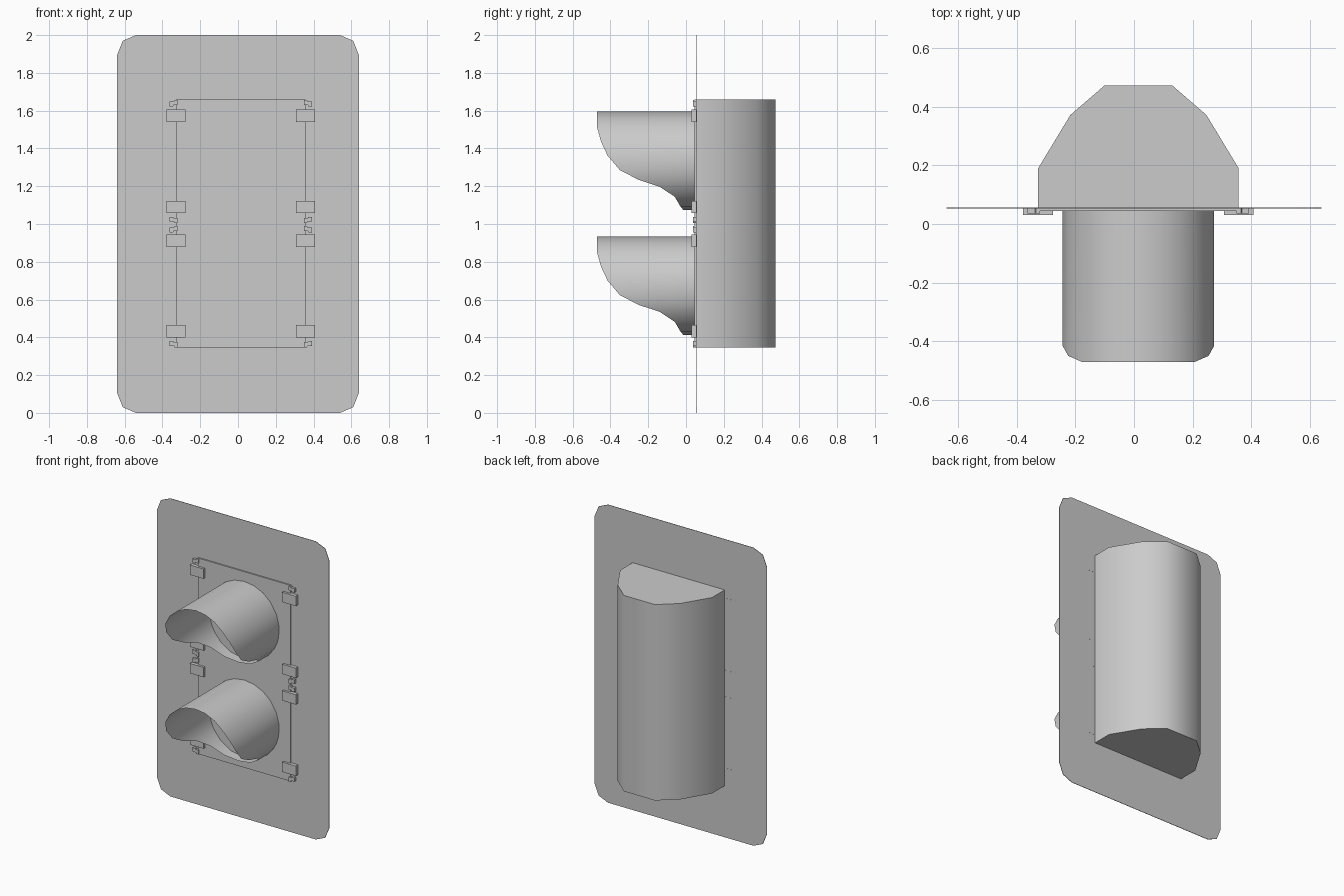
import bpy, bmesh
from math import sin, cos, radians
from mathutils import Vector

cube = bpy.data.objects.get("Cube")
if cube:
    bpy.data.objects.remove(cube, do_unlink=True)

grey = bpy.data.materials.new("plain grey")
grey.use_nodes = True
colour = (0.6, 0.6, 0.6, 1)
grey.diffuse_color = colour
grey.node_tree.nodes["Principled BSDF"].inputs["Base Color"].default_value = colour

CX = 0.015      # centre line of the signal body
FRONT = 0.045   # front face of the body


def finish(name, bm, smooth=None):
    bmesh.ops.recalc_face_normals(bm, faces=bm.faces)
    mesh = bpy.data.meshes.new(name)
    bm.to_mesh(mesh)
    bm.free()
    mesh.materials.append(grey)
    obj = bpy.data.objects.new(name, mesh)
    bpy.context.collection.objects.link(obj)
    if smooth:
        bpy.ops.object.select_all(action="DESELECT")
        obj.select_set(True)
        bpy.context.view_layer.objects.active = obj
        bpy.ops.object.shade_smooth_by_angle(angle=radians(smooth))
    return obj


def prism(name, points, offset, smooth=None):
    """Extrude a closed outline along an offset."""
    bm = bmesh.new()
    face = bm.faces.new([bm.verts.new(p) for p in points])
    ext = bmesh.ops.extrude_face_region(bm, geom=[face], use_keep_orig=True)
    moved = [v for v in ext["geom"] if isinstance(v, bmesh.types.BMVert)]
    bmesh.ops.translate(bm, verts=moved, vec=Vector(offset))
    return finish(name, bm, smooth)


# Backplate with chamfered corners
corner = [(0.64, 0.895), (0.61, 0.97), (0.54, 1.0)]
quarter = corner + [(-x, z) for x, z in reversed(corner)]
outline = quarter + [(-x, -z) for x, z in quarter]
prism("backplate", [(x, 0.0535, z + 1) for x, z in outline], (0, 0.003, 0))

# Housing with a faceted back
half = [(0.342, FRONT), (0.342, 0.19), (0.232, 0.372), (0.115, 0.473)]
section = half + [(-x, y) for x, y in reversed(half)]
prism("housing", [(CX + x, y, 0.345) for x, y in section], (0, 0, 1.315), 50)

# Cutaway visors: open tubes whose length depends on the angle from the top
RADIUS = 0.26
rim = [(0, -0.47), (16, -0.47), (32, -0.47), (48, -0.47), (67, -0.45),
       (84, -0.415), (101, -0.35), (113, -0.25), (122, -0.14),
       (137, -0.06), (158, -0.03), (180, -0.015)]
ring = rim + [(360 - a, y) for a, y in reversed(rim[1:-1])]


def visor(name, z):
    bm = bmesh.new()
    pairs = []
    for a, y in ring:
        x = CX + RADIUS * sin(radians(a))
        h = z + RADIUS * cos(radians(a))
        pairs.append((bm.verts.new((x, FRONT, h)), bm.verts.new((x, y, h))))
    for i, (back, tip) in enumerate(pairs):
        next_back, next_tip = pairs[(i + 1) % len(pairs)]
        bm.faces.new((back, next_back, next_tip, tip))
    finish(name, bm, 50)


visor("upper_visor", 1.335)
visor("lower_visor", 0.673)

# Clasps and stepped hinge ears down both sides
ear = [(0.335, 0.02), (0.35, 0.02), (0.353, 0.012), (0.378, 0.012),
       (0.378, -0.014), (0.358, -0.014), (0.355, -0.008), (0.335, -0.008)]
for side, s in (("left", 1), ("right", -1)):
    for i, z in enumerate((0.433, 0.912, 1.09, 1.573)):
        block = [(CX + s * x, 0.03, z + h) for x, h in
                 ((0.292, -0.033), (0.393, -0.033), (0.393, 0.033), (0.292, 0.033))]
        prism(f"{side}_clasp_{i + 1}", block, (0, 0.027, 0))
    for i, (z, up) in enumerate(((0.367, -1), (0.97, 1), (1.024, -1), (1.637, 1))):
        shape = [(CX + s * x, 0.036, z + up * h) for x, h in ear]
        prism(f"{side}_hinge_ear_{i + 1}", shape, (0, 0.018, 0))
